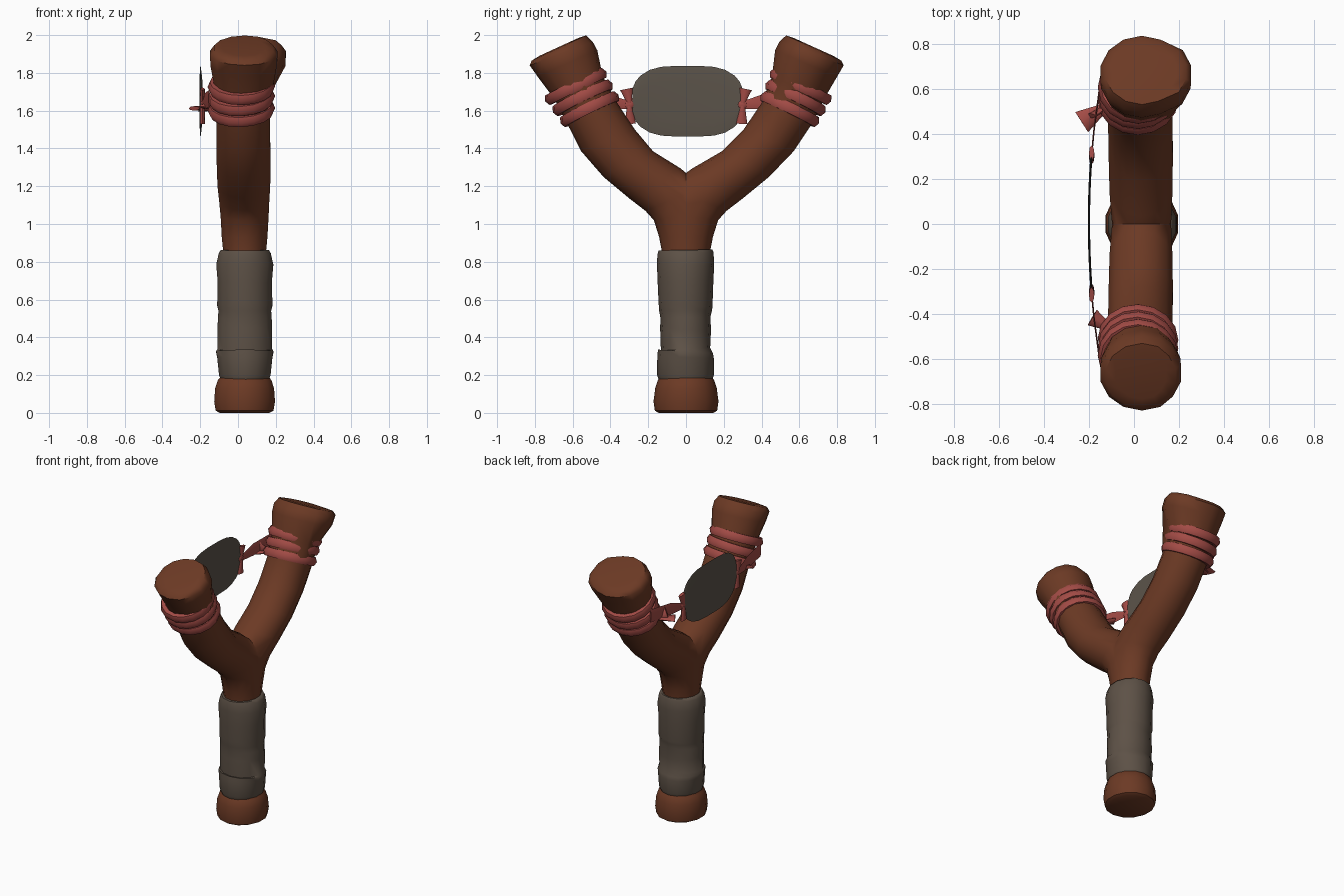
import bpy, bmesh, math, random
from mathutils import Vector, Matrix

if "Cube" in bpy.data.objects:
    bpy.data.objects.remove(bpy.data.objects["Cube"])
random.seed(4)


def material(name, rgb):
    m = bpy.data.materials.new(name)
    m.diffuse_color = (*rgb, 1)
    m.use_nodes = True
    m.node_tree.nodes["Principled BSDF"].inputs["Base Color"].default_value = m.diffuse_color
    return m


WOOD = material("brown wood", (0.150, 0.042, 0.018))
BAND = material("red band", (0.360, 0.070, 0.060))
GRIP = material("grey brown wrap", (0.110, 0.083, 0.062))
LEATHER = material("grey leather", (0.104, 0.086, 0.067))


def finish(name, bm, mat, angle=50):
    bmesh.ops.recalc_face_normals(bm, faces=bm.faces[:])
    me = bpy.data.meshes.new(name)
    bm.to_mesh(me)
    bm.free()
    me.materials.append(mat)
    ob = bpy.data.objects.new(name, me)
    bpy.context.collection.objects.link(ob)
    bpy.ops.object.select_all(action='DESELECT')
    ob.select_set(True)
    bpy.context.view_layer.objects.active = ob
    bpy.ops.object.shade_smooth_by_angle(angle=math.radians(angle))
    return ob


def loft(rings, sides):
    """Ellipse rings given as (y, z of one edge, y, z of the other edge, x radius, x centre)."""
    bm = bmesh.new()
    loops = []
    for yo, zo, yi, zi, rx, xc in rings:
        c = Vector((xc, (yo + yi) / 2, (zo + zi) / 2))
        half = Vector((0, (yo - yi) / 2, (zo - zi) / 2))
        loops.append([bm.verts.new(c + half * math.cos(t) + Vector((rx * math.sin(t), 0, 0)))
                      for t in (2 * math.pi * i / sides for i in range(sides))])
    for a, b in zip(loops, loops[1:]):
        for i in range(sides):
            j = (i + 1) % sides
            bm.faces.new((a[i], a[j], b[j], b[i]))
    bm.faces.new(loops[0][::-1])
    bm.faces.new(loops[-1])
    return bm


def left_shift(z):
    """The left arm leans slightly inward around the bands."""
    return 0.04 * math.exp(-((z - 1.58) / 0.2) ** 2)


# Forked wooden body: half is lofted up one arm, cut at the middle and mirrored
handle = [(0.0, .145, .135), (.012, .165, .157), (.06, .172, .165), (.13, .163, .16),
          (.175, .148, .145), (.2, .125, .12), (.84, .125, .115), (.93, .142, .124)]
rings = [(w, z, -w, z, rx, .035) for z, w, rx in handle]
rings += [(.17, 1.02, -.16, 1.06, .130, .035),
          (.215, 1.07, -.10, 1.20, .136, .033),
          (.30, 1.135, .035, 1.295, .143, .031),
          (.44, 1.25, .19, 1.385, .146, .03),
          (.57, 1.385, .305, 1.50, .146, .028),
          (.66, 1.52, .40, 1.64, .146, .028),
          (.73, 1.66, .455, 1.78, .155, .03),
          (.80, 1.78, .472, 1.92, .185, .035),
          (.835, 1.84, .495, 1.965, .188, .035),
          (.822, 1.865, .53, 1.998, .165, .035),
          (.78, 1.89, .57, 1.985, .12, .035)]
bm = loft(rings, 14)
bmesh.ops.bisect_plane(bm, geom=bm.verts[:] + bm.edges[:] + bm.faces[:], dist=1e-5,
                       plane_co=(0, 0, 0), plane_no=(0, 1, 0), clear_inner=True)
bmesh.ops.mirror(bm, geom=bm.verts[:] + bm.edges[:] + bm.faces[:], axis='Y', merge_dist=1e-4)
for v in bm.verts:
    if v.co.y < -1e-3 and v.co.z > 1.1:
        v.co.y += left_shift(v.co.z)
    if v.co.z > 1.74 and v.co.x > .12:
        v.co.x += .035 if v.co.y > 0 else -.01
finish("forked_body", bm, WOOD)

# Uneven cloth wrap around the handle
wrap = [(.178, .178, .140, .132), (.20, .20, .148, .140), (.29, .30, .147, .150),
        (.315, .335, .143, .156), (.345, .33, .128, .148), (.43, .45, .132, .148),
        (.51, .50, .130, .146), (.54, .54, .137, .143), (.56, .58, .140, .150),
        (.70, .69, .145, .147), (.78, .79, .149, .155), (.85, .84, .146, .141),
        (.865, .86, .140, .130)]
finish("handle_wrap", loft([(w, a, -w - .005, b, rx, .036) for a, b, w, rx in wrap], 14), GRIP, 60)


def band(name, centre, tilt, ry, rx, minor, segs=16, tube=6):
    """Elastic loop around an arm."""
    bm = bmesh.new()
    rot = Matrix.Rotation(tilt, 3, 'X') @ Matrix.Rotation(random.uniform(-.07, .07), 3, 'Y')
    grid = []
    for i in range(segs):
        t = 2 * math.pi * i / segs
        row = []
        for j in range(tube):
            p = 2 * math.pi * j / tube
            k = minor * math.cos(p)
            co = Vector(((rx + k) * math.cos(t), (ry + k) * math.sin(t), minor * 1.25 * math.sin(p)))
            row.append(bm.verts.new(Vector(centre) + rot @ co))
        grid.append(row)
    for i in range(segs):
        for j in range(tube):
            a, b = grid[i], grid[(i + 1) % segs]
            k = (j + 1) % tube
            bm.faces.new((a[j], b[j], b[k], a[k]))
    finish(name, bm, BAND, 60)


def tail(name, tip, end, radius, flat_axis):
    """Flattened cone for a loose band end."""
    bm = bmesh.new()
    tip, end = Vector(tip), Vector(end)
    d = end - tip
    side = d.cross(flat_axis).normalized()
    thin = side.cross(d).normalized()
    verts = [bm.verts.new(end + side * radius * math.cos(t) + thin * .012 * math.sin(t))
             for t in (math.pi * i / 4 for i in range(8))]
    apex = [bm.verts.new(tip + side * .012 * math.cos(t) + thin * .012 * math.sin(t))
            for t in (math.pi * i / 4 for i in range(8))]
    for i in range(8):
        j = (i + 1) % 8
        bm.faces.new((verts[i], verts[j], apex[j], apex[i]))
    bm.faces.new(verts)
    bm.faces.new(apex)
    finish(name, bm, BAND, 50)


X, Z = Vector((1, 0, 0)), Vector((0, 0, 1))
for s, side in ((1, "right"), (-1, "left")):
    # Three loops round each arm
    for i, (y, z) in enumerate(((.55, 1.608), (.58, 1.668), (.607, 1.728))):
        yc = s * y + (left_shift(z) if s < 0 else 0)
        band(f"{side}_band_loop_{i + 1}", (.018, yc, z), -s * math.radians(26),
             .146 + .004 * i, .153, .026)
    # Flat strap from the loops to the pouch
    strap = [(.25, .085, 1.64), (.285, .03, 1.635), (.33, .025, 1.635), (.42, .042, 1.65), (.61, .045, 1.665)]
    finish(f"{side}_strap", loft([(s * y, z + h, s * y, z - h, .004, -.2 + .13 * y * y)
                                 for y, h, z in strap], 6), BAND)
    # Strap knot with two flat ends
    bm = bmesh.new()
    bmesh.ops.create_uvsphere(bm, u_segments=10, v_segments=6, radius=.026,
                              matrix=Matrix.Translation((-.188, s * .3, 1.632)) @ Matrix.Diagonal((.35, 1, 1, 1)))
    finish(f"{side}_strap_knot", bm, BAND)
    tail(f"{side}_knot_end_upper", (-.188, s * .3, 1.64), (-.188, s * .315, 1.715), .034, X)
    tail(f"{side}_knot_end_lower", (-.188, s * .3, 1.625), (-.188, s * .295, 1.53), .03, X)

# Loose ends of the loops on the pouch side
tail("right_loop_end", (-.11, .53, 1.61), (-.232, .452, 1.612), .053, Z)
tail("right_loop_end_short", (-.12, .52, 1.61), (-.19, .48, 1.64), .05, Vector((0, 1, 0)))
tail("left_loop_end", (-.10, -.465, 1.61), (-.185, -.415, 1.625), .04, Z)

# Thin leather pouch, curved along the band
half = [(.29, .07), (.275, .105), (.25, .135), (.2, .166), (.14, .182), (.06, .187)]
outline = [(-y, h) for y, h in half] + [(y, h) for y, h in reversed(half)]
finish("pouch", loft([(y + .008, 1.65 + h, y + .008, 1.65 - h, .005, -.2 + .13 * y * y)
                      for y, h in outline], 12), LEATHER)
